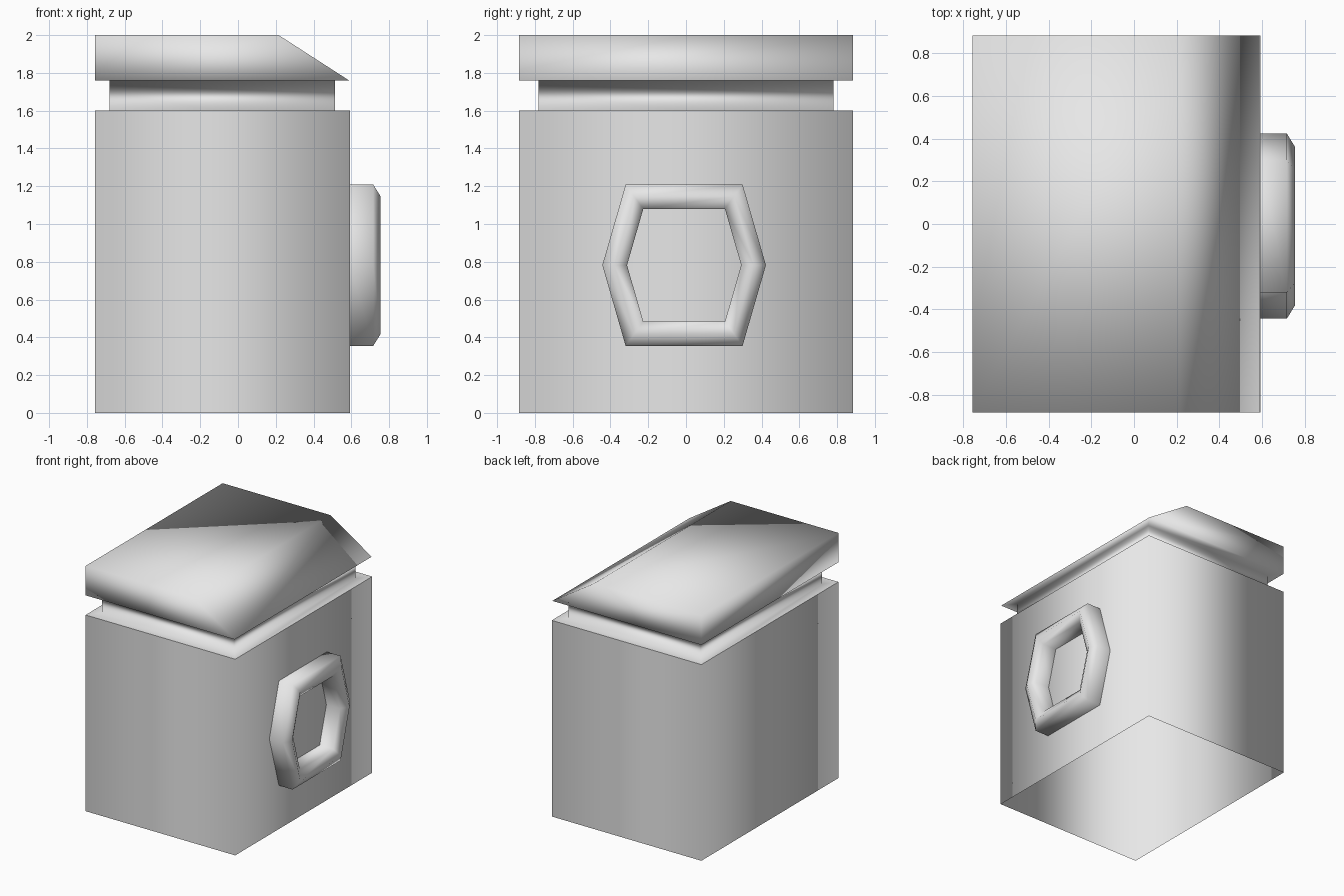
import bpy

cube = bpy.data.objects.get("Cube")
if cube:
    bpy.data.objects.remove(cube, do_unlink=True)

grey = bpy.data.materials.new("plain grey")
grey.use_nodes = True
GREY = (0.8, 0.8, 0.8, 1)
grey.diffuse_color = GREY
grey.node_tree.nodes["Principled BSDF"].inputs["Base Color"].default_value = GREY


def rectangle(x0, x1, y, z):
    """Counter-clockwise rectangle at height z."""
    return [(x0, -y, z), (x1, -y, z), (x1, y, z), (x0, y, z)]


def hexagon(scale, x):
    """Hexagon facing +x, scaled about the window centre."""
    shape = [(1, 0), (0.715, 1), (-0.715, 1), (-1, 0), (-0.715, -1), (0.715, -1)]
    return [(x, -0.01 + 0.433 * scale * y, 0.782 + 0.427 * scale * z)
            for y, z in shape]


def loft(name, loops, cap=False):
    """Join matching loops with quads, shaded smooth."""
    n = len(loops[0])
    verts = [p for loop in loops for p in loop]
    faces = [(k * n + i, k * n + (i + 1) % n,
              (k + 1) * n + (i + 1) % n, (k + 1) * n + i)
             for k in range(len(loops) - 1) for i in range(n)]
    if cap:
        faces.append(tuple(range(len(verts) - n, len(verts))))
    mesh = bpy.data.meshes.new(name)
    mesh.from_pydata(verts, [], faces)
    mesh.materials.append(grey)
    mesh.shade_smooth()
    obj = bpy.data.objects.new(name, mesh)
    bpy.context.collection.objects.link(obj)
    return obj


LEFT, RIGHT, DEPTH = -0.757, 0.593, 0.883
RIM, EAVE, TOP = 1.6, 1.76, 2.0

# Open-bottomed walls
loft("body_walls", [rectangle(LEFT, RIGHT, DEPTH, 0),
                    rectangle(LEFT, RIGHT, DEPTH, RIM)])

# Ledge, recessed neck and lid with one sloping side
loft("neck_and_lid", [rectangle(LEFT, RIGHT, DEPTH, RIM),
                      rectangle(-0.68, 0.513, 0.782, RIM),
                      rectangle(-0.68, 0.513, 0.782, EAVE),
                      rectangle(LEFT, 0.588, DEPTH, EAVE),
                      rectangle(LEFT, 0.215, DEPTH, TOP)], cap=True)

# Raised six-sided frame with a ridged face
loft("window_frame", [hexagon(1, RIGHT), hexagon(1, 0.716),
                      hexagon(0.853, 0.755), hexagon(0.698, 0.716),
                      hexagon(0.698, RIGHT)])
